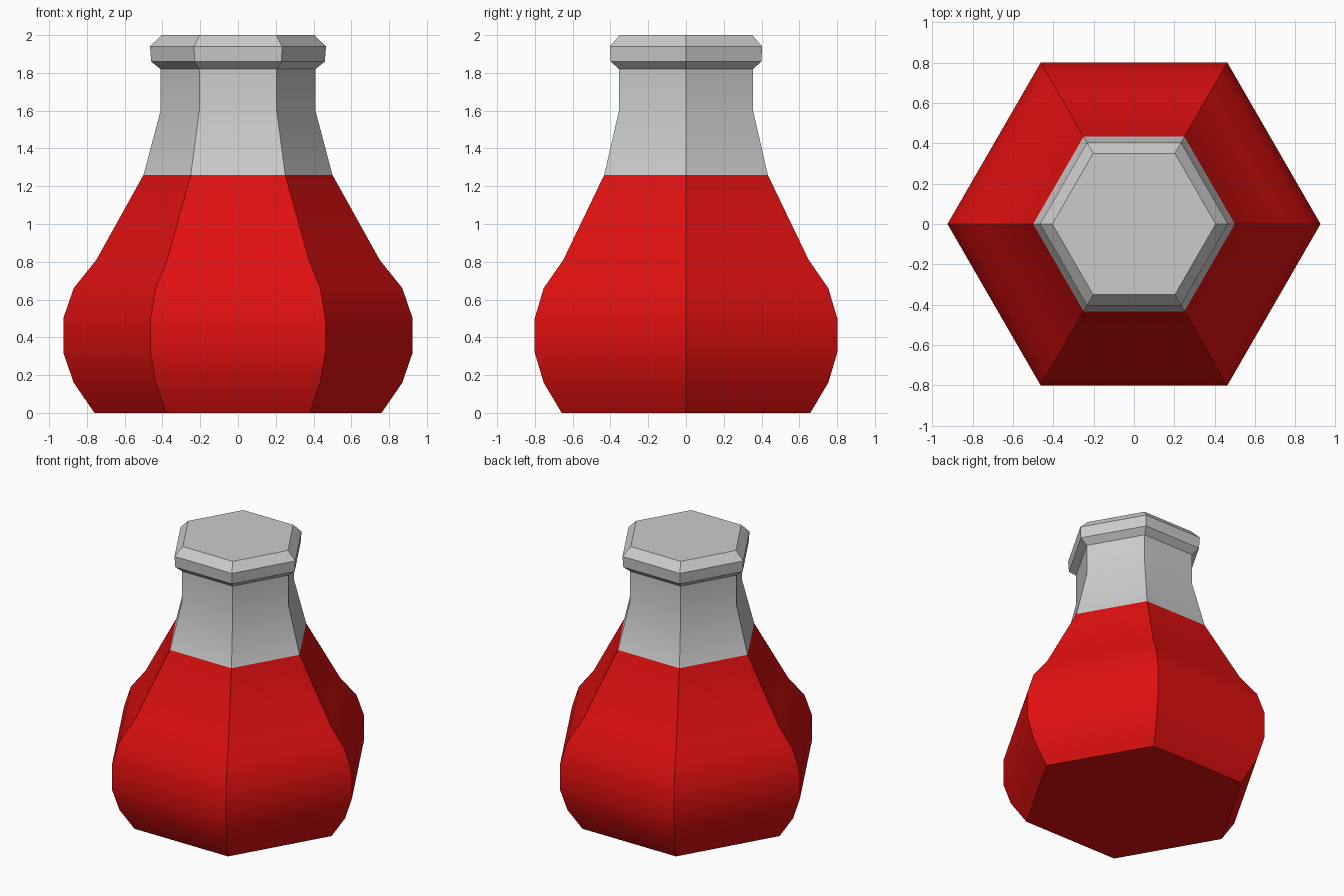
import bpy
import bmesh
from math import cos, sin, pi, radians

SIDES = 6

cube = bpy.data.objects.get("Cube")
if cube:
    bpy.data.objects.remove(cube, do_unlink=True)


def make_material(name, color):
    mat = bpy.data.materials.new(name)
    mat.use_nodes = True
    mat.diffuse_color = color
    mat.node_tree.nodes["Principled BSDF"].inputs["Base Color"].default_value = color
    return mat


def lathe(name, profile, materials, closed_top=True):
    """Six-sided turned solid from (radius, height) pairs, corners on the x axis."""
    bm = bmesh.new()
    rings = [[bm.verts.new((r * cos(2 * pi * i / SIDES), r * sin(2 * pi * i / SIDES), z))
              for i in range(SIDES)] for r, z in profile]
    for low, high in zip(rings, rings[1:]):
        for i in range(SIDES):
            j = (i + 1) % SIDES
            bm.faces.new((low[i], low[j], high[j], high[i]))
    if closed_top:
        bm.faces.new(rings[-1])
        if name == "bottle":
            bm.faces.new(rings[0][::-1])
    mesh = bpy.data.meshes.new(name)
    bm.to_mesh(mesh)
    bm.free()
    for mat in materials:
        mesh.materials.append(mat)
    obj = bpy.data.objects.new(name, mesh)
    bpy.context.collection.objects.link(obj)
    bpy.ops.object.select_all(action="DESELECT")
    obj.select_set(True)
    bpy.context.view_layer.objects.active = obj
    bpy.ops.object.shade_smooth_by_angle(angle=radians(30))
    return obj


red = make_material("red liquid", (0.75, 0.005, 0.005, 1))
grey = make_material("pale grey glass", (0.6, 0.6, 0.6, 1))

# Bottle: rounded belly, tapering shoulder, straight neck and rolled lip
FILL_LEVEL = 1.26
bottle = lathe("bottle", [
    (0.76, 0), (0.87, 0.16), (0.925, 0.32), (0.925, 0.5), (0.87, 0.66),
    (0.75, 0.81), (0.5, FILL_LEVEL), (0.41, 1.6), (0.41, 1.82),
    (0.46, 1.86), (0.466, 1.94), (0.405, 2.0)], [red, grey])

# Everything above the fill level is clear glass
for face in bottle.data.polygons:
    face.material_index = int(face.center.z > FILL_LEVEL)
